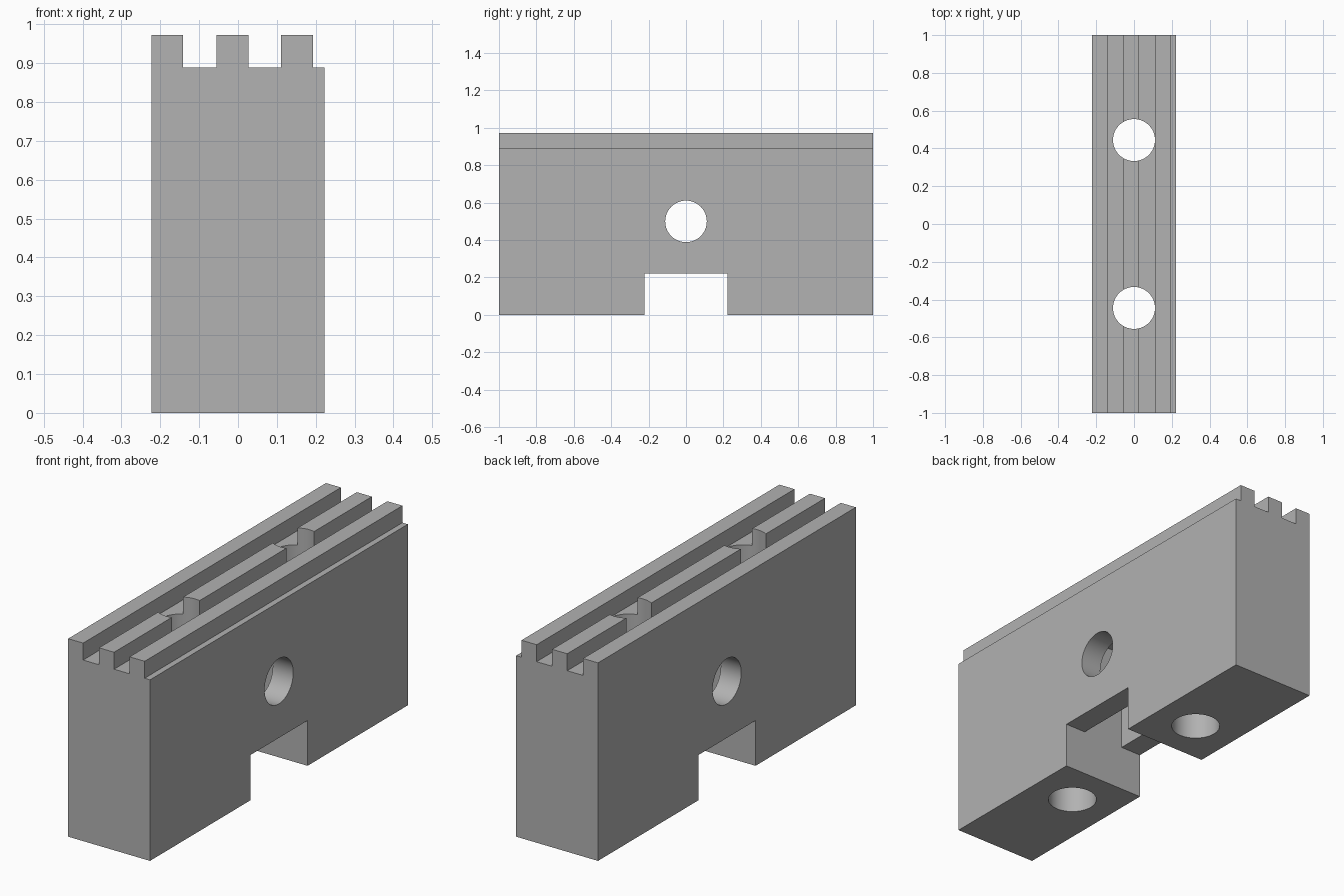
import bpy, bmesh, math

cube = bpy.data.objects.get("Cube")
if cube:
    bpy.data.objects.remove(cube, do_unlink=True)

U = 1 / 9                    # module the block is laid out on
TOP, FLOOR = 8.75 * U, 8 * U
R = U                        # bore radius

grey = bpy.data.materials.new("plain grey")
grey.use_nodes = True
colour = (0.445, 0.445, 0.445, 1)
grey.diffuse_color = colour
grey.node_tree.nodes["Principled BSDF"].inputs["Base Color"].default_value = colour


def box_cutter(name, size, centre):
    bpy.ops.mesh.primitive_cube_add(size=1, location=centre)
    ob = bpy.context.object
    ob.name, ob.scale, ob.hide_render = name, size, True
    return ob


def bore_cutter(name, centre, rotation=(0, 0, 0)):
    bpy.ops.mesh.primitive_cylinder_add(vertices=64, radius=R, depth=3,
                                        location=centre, rotation=rotation)
    ob = bpy.context.object
    ob.name, ob.hide_render = name, True
    return ob


# Block with ridged top: end profile extruded along its length
profile = [(-2 * U, 0), (-2 * U, TOP)]
for right, left in ((-0.141, -0.055), (0.027, 0.111)):
    profile += [(right, TOP), (right, FLOOR), (left, FLOOR), (left, TOP)]
profile += [(0.193, TOP), (0.193, FLOOR), (2 * U, FLOOR), (2 * U, 0)]

bm = bmesh.new()
face = bm.faces.new([bm.verts.new((x, -1, z)) for x, z in profile])
end = bmesh.ops.extrude_face_region(bm, geom=[face])["geom"]
bmesh.ops.translate(bm, vec=(0, 2, 0),
                    verts=[v for v in end if isinstance(v, bmesh.types.BMVert)])
bmesh.ops.recalc_face_normals(bm, faces=bm.faces)
mesh = bpy.data.meshes.new("ridged_block")
bm.to_mesh(mesh)
bm.free()
block = bpy.data.objects.new("ridged_block", mesh)
bpy.context.collection.objects.link(block)
mesh.materials.append(grey)

# Bottom notch, inner pocket, cross bore and two upright bores
pocket_top = 6.5 * U
cutters = [
    box_cutter("notch_cutter", (1, 4 * U, 4 * U), (0, 0, 0)),
    box_cutter("pocket_cutter", (2 * U, 4 * U, pocket_top), (0, 0, pocket_top / 2)),
    bore_cutter("cross_bore_cutter", (0, 0, 4.5 * U), (0, math.pi / 2, 0)),
]
for side in (-1, 1):
    cutters.append(bore_cutter("upright_bore_cutter", (0, side * 4 * U, 0.5)))

bpy.ops.object.select_all(action='DESELECT')
block.select_set(True)
bpy.context.view_layer.objects.active = block
for cutter in cutters:
    mod = block.modifiers.new(cutter.name, 'BOOLEAN')
    mod.operation, mod.solver, mod.object = 'DIFFERENCE', 'EXACT', cutter
    bpy.ops.object.modifier_apply(modifier=mod.name)
for cutter in cutters:
    bpy.data.objects.remove(cutter, do_unlink=True)

# Smooth bores, sharp edges elsewhere
bpy.ops.object.shade_smooth_by_angle(angle=math.radians(30))
